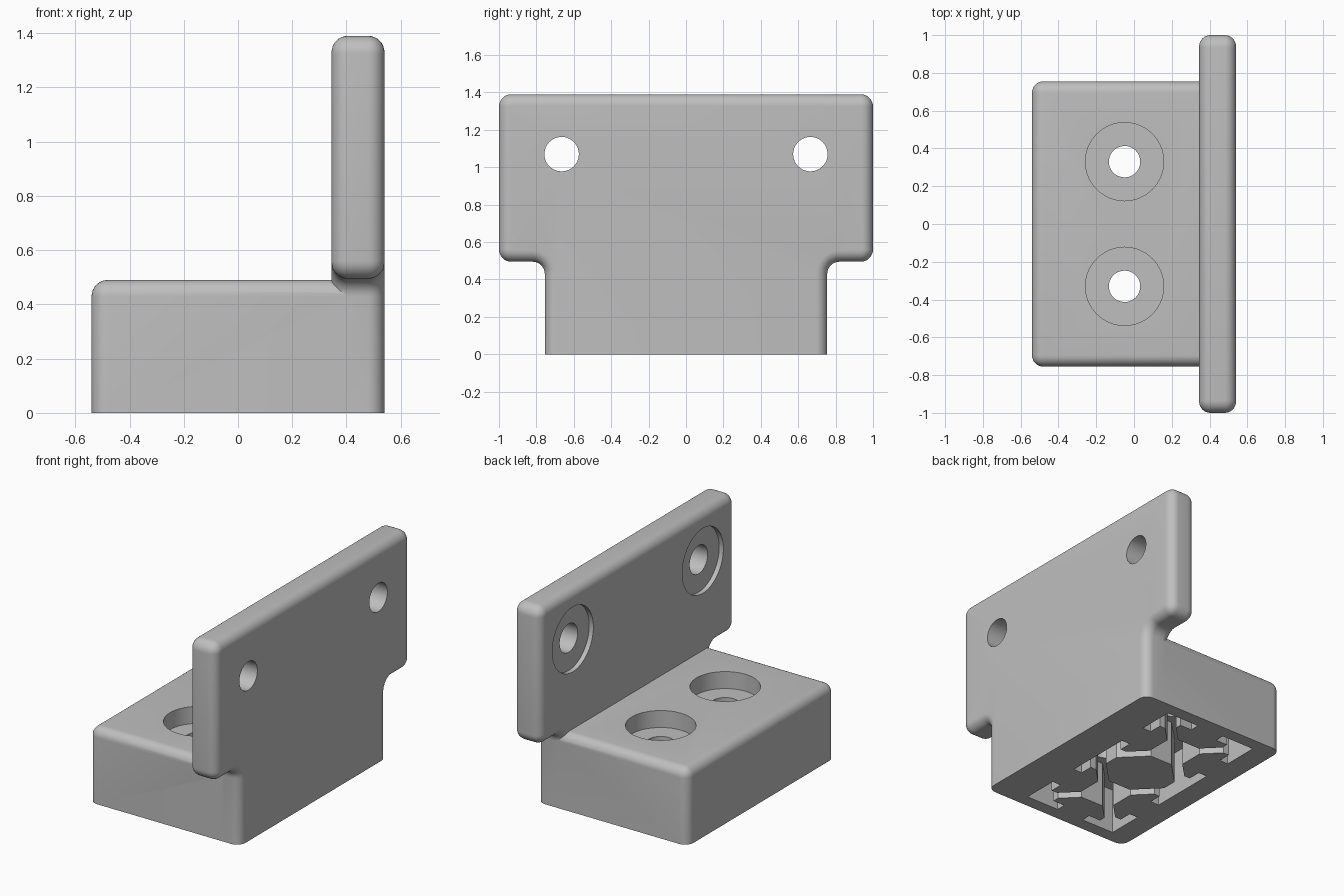
import bpy, bmesh, math
from mathutils import Matrix

cube = bpy.data.objects.get("Cube")
if cube:
    bpy.data.objects.remove(cube, do_unlink=True)

MM = 1 / 30            # working scale of the rail section
HOLE_X, HOLE_Y = -0.05, 0.33
POCKET_DEPTH = 0.3

grey = bpy.data.materials.new("plain grey")
grey.use_nodes = True
grey.diffuse_color = (0.52, 0.52, 0.52, 1)
grey.node_tree.nodes["Principled BSDF"].inputs["Base Color"].default_value = grey.diffuse_color


def to_object(name, bm):
    bmesh.ops.recalc_face_normals(bm, faces=bm.faces)
    mesh = bpy.data.meshes.new(name)
    bm.to_mesh(mesh)
    bm.free()
    mesh.materials.append(grey)
    obj = bpy.data.objects.new(name, mesh)
    bpy.context.collection.objects.link(obj)
    return obj


def prism(points, direction):
    """Extrude a closed outline of 3D points along a direction."""
    bm = bmesh.new()
    face = bm.faces.new([bm.verts.new(p) for p in points])
    out = bmesh.ops.extrude_face_region(bm, geom=[face])
    verts = [g for g in out["geom"] if isinstance(g, bmesh.types.BMVert)]
    bmesh.ops.translate(bm, verts=verts, vec=direction)
    bmesh.ops.recalc_face_normals(bm, faces=bm.faces)
    return bm


def round_edges(bm, radius, rule):
    edges = [e for e in bm.edges if rule(*[v.co for v in e.verts])]
    bmesh.ops.bevel(bm, geom=edges, offset=radius, segments=8, profile=0.5,
                    affect='EDGES', clamp_overlap=False)


def combine(target, other, operation):
    mod = target.modifiers.new(operation.lower(), 'BOOLEAN')
    mod.operation, mod.object, mod.solver = operation, other, 'EXACT'
    bpy.context.view_layer.objects.active = target
    bpy.ops.object.modifier_apply(modifier=mod.name)
    bpy.data.objects.remove(other, do_unlink=True)


def drill(target, radius, start, end):
    """Cut a round hole between two points that share an axis."""
    along_x = start[0] != end[0]
    length = abs(end[0] - start[0]) + abs(end[2] - start[2])
    middle = [(a + b) / 2 for a, b in zip(start, end)]
    turn = Matrix.Rotation(math.pi / 2, 4, 'Y') if along_x else Matrix()
    bm = bmesh.new()
    bmesh.ops.create_cone(bm, cap_ends=True, segments=64, radius1=radius, radius2=radius,
                          depth=length, matrix=Matrix.Translation(middle) @ turn)
    combine(target, to_object("drill", bm), 'DIFFERENCE')


# Upright plate: T outline, rounded corners, then rounded rims
half = [(0.755, 0), (0.755, 0.495), (1, 0.495), (1, 1.39)]
outline = half + [(-y, z) for y, z in reversed(half)]
bm = prism([(0.345, y, z) for y, z in outline], (0.195, 0, 0))
round_edges(bm, 0.066, lambda a, b: abs(a.x - b.x) > 0.1 and a.z > 0.1)
round_edges(bm, 0.06, lambda a, b: abs(a.x - b.x) < 0.001 and max(a.z, b.z) > 0.1)
bracket = to_object("mounting_bracket", bm)

# Base block, rounded except underneath and where it enters the plate
block = [(-0.54, -0.755, 0), (0.44, -0.755, 0), (0.44, 0.755, 0), (-0.54, 0.755, 0)]
bm = prism(block, (0, 0, 0.49))
round_edges(bm, 0.06, lambda a, b: max(a.z, b.z) > 0.1 and min(a.x, b.x) < 0
            and not (a.x > 0.4 and b.x > 0.4))
combine(bracket, to_object("base_block", bm), 'UNION')

# Underside pocket shaped like a double slotted rail
w, l = 10.2 * MM, HOLE_Y + 10.2 * MM
pocket = to_object("pocket", prism(
    [(HOLE_X + sx * w, sy * l, -0.1) for sx, sy in ((-1, -1), (1, -1), (1, 1), (-1, 1))],
    (0, 0, POCKET_DEPTH + 0.1)))


def island(points, centre_y=0, turn=0):
    c, s = math.cos(turn), math.sin(turn)
    placed = [(HOLE_X + (x * c - y * s) * MM, centre_y + (x * s + y * c) * MM, -0.2)
              for x, y in points]
    combine(pocket, to_object("island", prism(placed, (0, 0, 0.8))), 'DIFFERENCE')


slot_half = [(11, 3), (8.3, 3), (8.3, 5.6), (7, 5.6), (3.9, 2.5)]
slot = slot_half + [(x, -y) for x, y in reversed(slot_half)]
for side in (-1, 1):
    for turn in (0, math.pi, side * math.pi / 2):
        island(slot, side * HOLE_Y, turn)
core_half = [(2.5, -6), (7, -1.5), (7, 1.5), (2.5, 6)]
island(core_half + [(-x, -y) for x, y in core_half])
combine(bracket, pocket, 'DIFFERENCE')

# Screw holes with counterbores in the base and the plate
for side in (-1, 1):
    y = side * HOLE_Y
    drill(bracket, 0.207, (HOLE_X, y, 0.38), (HOLE_X, y, 0.7))
    drill(bracket, 0.083, (HOLE_X, y, -0.1), (HOLE_X, y, 0.6))
    y = side * 0.665
    drill(bracket, 0.21, (0.2, y, 1.07), (0.375, y, 1.07))
    drill(bracket, 0.092, (0.2, y, 1.07), (0.7, y, 1.07))

bpy.ops.object.select_all(action='DESELECT')
bracket.select_set(True)
bpy.context.view_layer.objects.active = bracket
bpy.ops.object.shade_smooth_by_angle(angle=math.radians(30))
